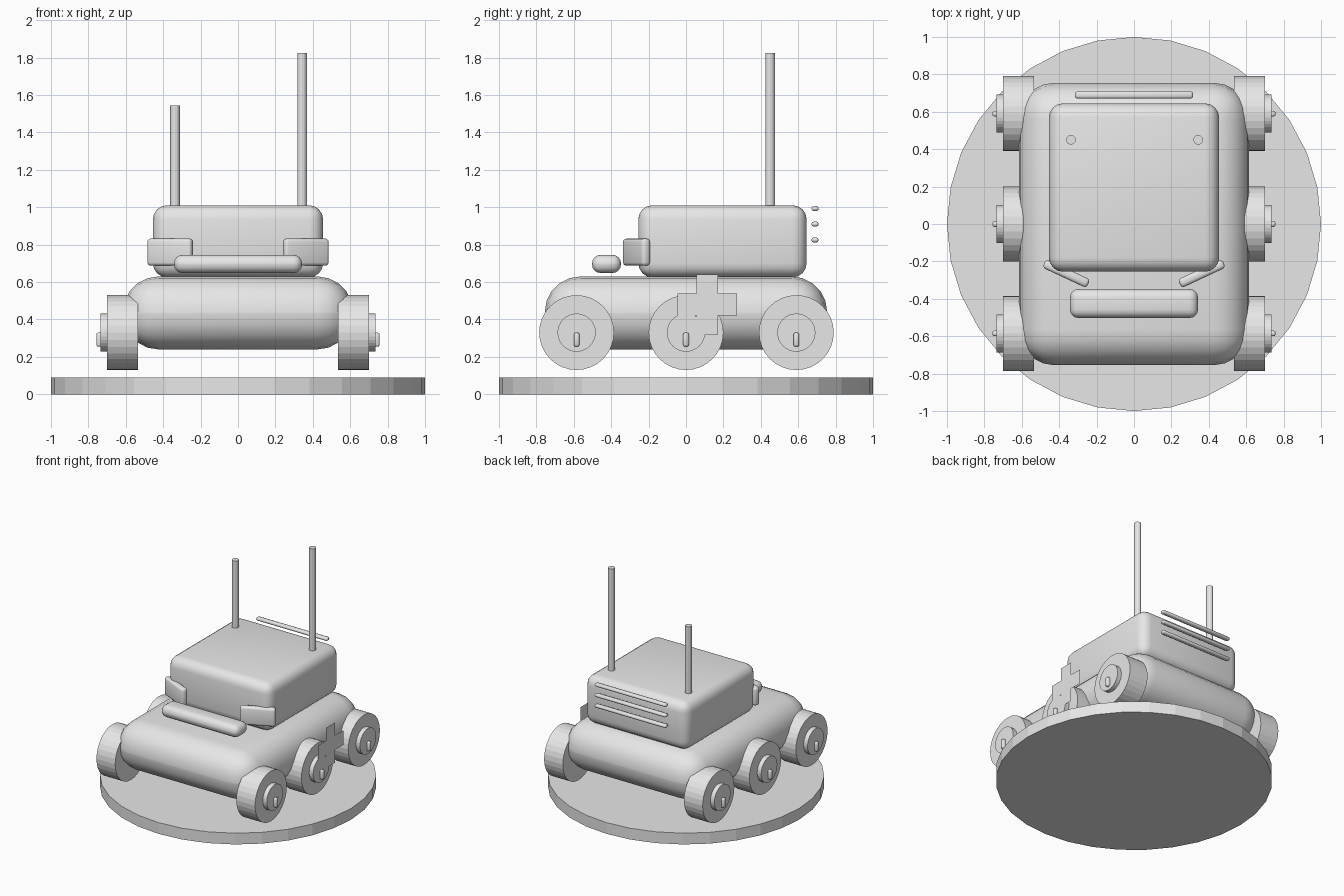
import bpy
import bmesh
import math
from mathutils import Matrix, Vector

cube = bpy.data.objects.get("Cube")
if cube:
    bpy.data.objects.remove(cube, do_unlink=True)

GREY = (0.8, 0.8, 0.8, 1.0)
mat = bpy.data.materials.new("light_grey")
mat.use_nodes = True
mat.diffuse_color = GREY
mat.node_tree.nodes["Principled BSDF"].inputs["Base Color"].default_value = GREY


def add_object(name, bm):
    mesh = bpy.data.meshes.new(name)
    bm.to_mesh(mesh)
    bm.free()
    mesh.materials.append(mat)
    obj = bpy.data.objects.new(name, mesh)
    bpy.context.collection.objects.link(obj)
    return obj


def rounded_box(name, size, center, radius, segments=4, turn=0):
    """Box with rounded edges, turned about z."""
    bm = bmesh.new()
    bmesh.ops.create_cube(bm, size=1, matrix=Matrix.Diagonal((*size, 1)))
    bmesh.ops.bevel(bm, geom=bm.edges[:], offset=radius, segments=segments,
                    profile=0.5, affect='EDGES', clamp_overlap=True)
    for face in bm.faces:
        face.smooth = True
    obj = add_object(name, bm)
    obj.location = center
    obj.rotation_euler.z = math.radians(turn)
    return obj


def cylinder(name, radius, start, end, sides):
    """Flat-shaded cylinder between two points."""
    start, end = Vector(start), Vector(end)
    axis = end - start
    bm = bmesh.new()
    bmesh.ops.create_cone(bm, cap_ends=True, segments=sides, radius1=radius,
                          radius2=radius, depth=axis.length)
    turn = axis.to_track_quat('Z', 'Y').to_matrix().to_4x4()
    bm.transform(Matrix.Translation((start + end) / 2) @ turn)
    return add_object(name, bm)


# Display base
cylinder("base_disc", 1.0, (0, 0, 0), (0, 0, 0.09), 32)

# Chassis and cabin
rounded_box("chassis", (1.23, 1.51, 0.39), (0, 0, 0.435), 0.19, 5)
rounded_box("cabin", (0.91, 0.9, 0.385), (0, 0.195, 0.818), 0.075)

# Front bumper
rounded_box("bumper", (0.685, 0.155, 0.097), (0, -0.425, 0.697), 0.046)

# Rear vent bars
for i, z in enumerate((0.825, 0.91, 0.993)):
    rounded_box(f"vent_bar_{i + 1}", (0.63, 0.038, 0.026), (0, 0.69, z), 0.011, 2)

# Headlights, wheels, hubs and hub pins on both sides
for side, s in (("left", 1), ("right", -1)):
    rounded_box(f"{side}_headlight", (0.26, 0.05, 0.145),
                (s * 0.362, -0.265, 0.76), 0.018, 3, turn=s * 25)
    for place, y in (("front", -0.585), ("middle", 0), ("rear", 0.59)):
        name = f"{side}_{place}"
        cylinder(f"{name}_wheel", 0.2, (s * 0.535, y, 0.33), (s * 0.7, y, 0.33), 32)
        cylinder(f"{name}_hub", 0.102, (s * 0.68, y, 0.33), (s * 0.735, y, 0.33), 32)
        rounded_box(f"{name}_hub_pin", (0.05, 0.03, 0.075),
                    (s * 0.732, y, 0.292), 0.01, 2)

# Antennas
for side, x, top in (("left", 0.343, 1.825), ("right", -0.337, 1.545)):
    cylinder(f"{side}_antenna", 0.026, (x, 0.45, 0.99), (x, 0.45, top), 12)

# Thin cross plate on the left side, one corner group turned four times
bm = bmesh.new()
verts = []
for quarter in range(4):
    spin = Matrix.Rotation(quarter * math.pi / 2, 3, 'X')
    for y, z in ((0.16, -0.058), (0.16, 0.058), (0.058, 0.058)):
        verts.append(bm.verts.new(spin @ Vector((0, y, z))))
bm.faces.new(verts)
cross = add_object("side_cross", bm)
cross.location = (0.738, 0.114, 0.48)
